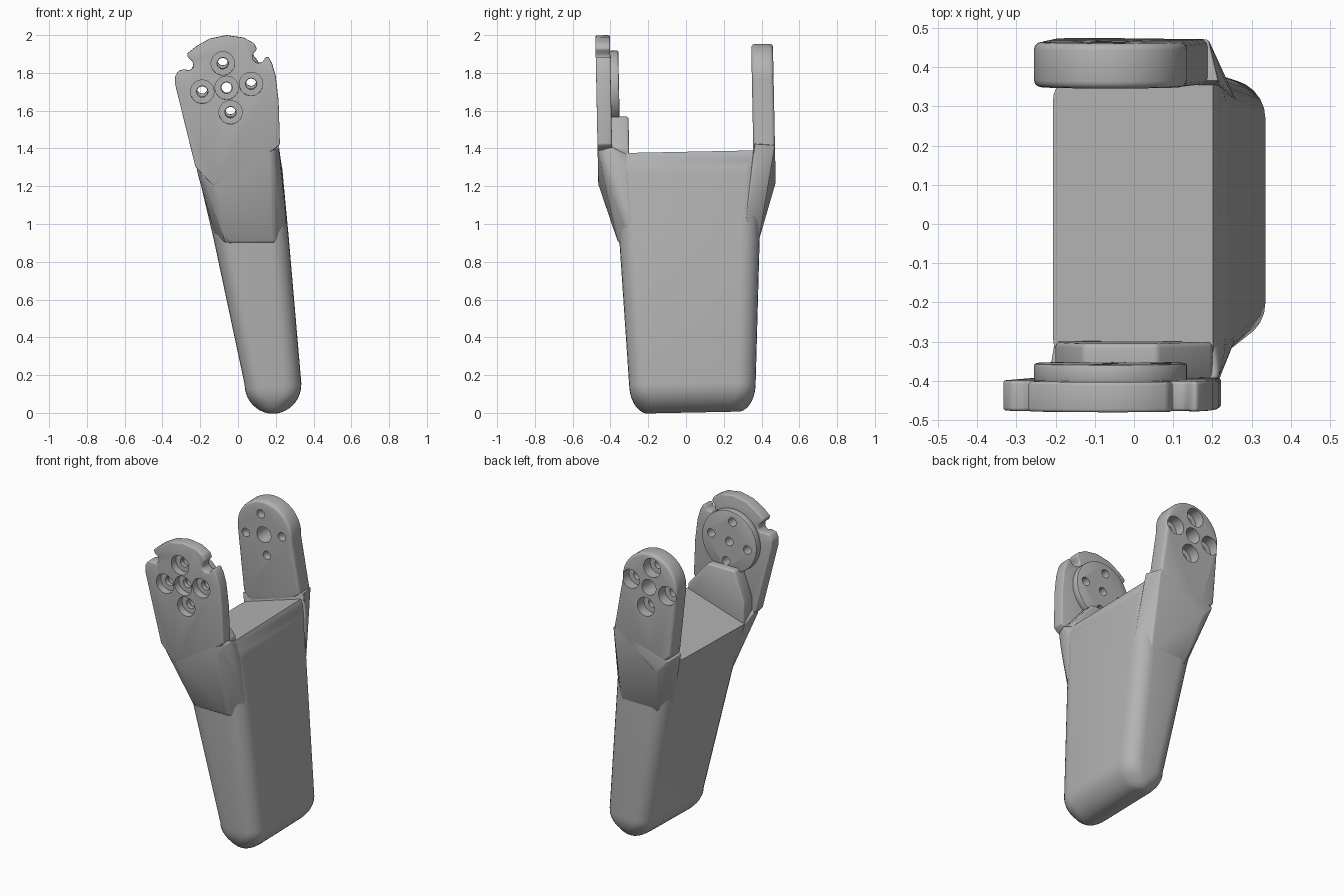
import bpy, bmesh, math
from mathutils import Vector

cube = bpy.data.objects.get("Cube")
if cube:
    bpy.data.objects.remove(cube, do_unlink=True)

grey = bpy.data.materials.new("plain_grey")
grey.use_nodes = True
grey.diffuse_color = (0.45, 0.45, 0.45, 1)
grey.node_tree.nodes["Principled BSDF"].inputs["Base Color"].default_value = (0.45, 0.45, 0.45, 1)

LEAN = 0.02          # the whole bracket leans slightly toward the front
HUB = (-0.06, 1.73)  # x, z of the joint axis


def activate(ob):
    bpy.ops.object.select_all(action="DESELECT")
    ob.select_set(True)
    bpy.context.view_layer.objects.active = ob


def apply_modifier(ob, mod):
    activate(ob)
    bpy.ops.object.modifier_apply(modifier=mod.name)


def finish(name, bm, bevel=0.0, segments=3):
    for v in bm.verts:
        x, y, z = v.co
        v.co = (x, y - LEAN * (z - 1.6), z + LEAN * y)
    bmesh.ops.recalc_face_normals(bm, faces=bm.faces[:])
    mesh = bpy.data.meshes.new(name)
    bm.to_mesh(mesh)
    bm.free()
    mesh.materials.append(grey)
    ob = bpy.data.objects.new(name, mesh)
    bpy.context.collection.objects.link(ob)
    if bevel:
        mod = ob.modifiers.new("soft_edges", "BEVEL")
        mod.width, mod.segments = bevel, segments
        mod.limit_method, mod.angle_limit = "ANGLE", math.radians(25)
        apply_modifier(ob, mod)
    return ob


def add_prism(bm, outline, y0, y1):
    verts = [bm.verts.new((x, y0, z)) for x, z in outline]
    face = bm.faces.new(verts)
    geom = bmesh.ops.extrude_face_region(bm, geom=[face])["geom"]
    for v in geom:
        if isinstance(v, bmesh.types.BMVert):
            v.co.y = y1


def prism(name, outline, y0, y1, bevel=0.0, segments=3):
    bm = bmesh.new()
    add_prism(bm, outline, y0, y1)
    return finish(name, bm, bevel, segments)


def arc(cx, cz, r, start, end, n):
    angles = [math.radians(start + (end - start) * i / n) for i in range(n + 1)]
    return [(cx + r * math.cos(a), cz + r * math.sin(a)) for a in angles]


def circle(cx, cz, r, n=32):
    return arc(cx, cz, r, 0, 360, n)[:-1]


def drill(ob, centres, r, y0, y1):
    bm = bmesh.new()
    for cx, cz in centres:
        add_prism(bm, circle(cx, cz, r), y0, y1)
    cutter = finish("drill", bm)
    cutter.hide_render = True
    mod = ob.modifiers.new("holes", "BOOLEAN")
    mod.operation, mod.solver, mod.object = "DIFFERENCE", "EXACT", cutter
    apply_modifier(ob, mod)
    bpy.data.objects.remove(cutter, do_unlink=True)


def hull(name, points, bevel):
    bm = bmesh.new()
    for p in points:
        bm.verts.new(p)
    res = bmesh.ops.convex_hull(bm, input=bm.verts[:])
    loose = [v for v in bm.verts if not v.link_faces]
    bmesh.ops.delete(bm, geom=loose, context="VERTS")
    bmesh.ops.dissolve_limit(bm, angle_limit=0.03, verts=bm.verts[:], edges=bm.edges[:])
    return finish(name, bm, bevel)


# Leg body: rounded rectangles lofted upward, with a rounded foot
def ring(bm, x0, x1, hy, z, r):
    r = min(r, (x1 - x0) * 0.49)
    pts = []
    for cx, cy, start in ((x1 - r, hy - r, 0), (x0 + r, hy - r, 90),
                          (x0 + r, r - hy, 180), (x1 - r, r - hy, 270)):
        pts += arc(cx, cy, r, start, start + 90, 6)
    return [bm.verts.new((x, y + 0.005, z)) for x, y in pts]


def leg_body():
    bm = bmesh.new()
    rings = []
    for i in range(1, 11):
        a = math.radians(9 * i)
        half = 0.15 * math.sin(a)
        rings.append(ring(bm, 0.185 - half, 0.185 + half,
                          0.335 - 0.1 * (1 - math.sin(a)), 0.155 * (1 - math.cos(a)), 0.1))
    rings.append(ring(bm, -0.13, 0.268, 0.372, 0.93, 0.1))
    rings.append(ring(bm, -0.21, 0.236, 0.372, 1.27, 0.07))
    rings.append(ring(bm, -0.27, 0.215, 0.372, 1.5, 0.07))
    for low, high in zip(rings, rings[1:]):
        for i in range(len(low)):
            j = (i + 1) % len(low)
            bm.faces.new((low[i], low[j], high[j], high[i]))
    bm.faces.new(rings[0])
    bm.faces.new(rings[-1])
    # Sloping floor between the arms, then the chamfer on its high side
    for point, normal in (((-0.21, 0, 1.255), (-0.31, 0, 1)), ((0.2, 0, 1.385), (0.105, 0, 0.04))):
        cut = bmesh.ops.bisect_plane(bm, geom=bm.verts[:] + bm.edges[:] + bm.faces[:],
                                     plane_co=Vector(point), plane_no=Vector(normal),
                                     clear_outer=True)
        edges = [e for e in cut["geom_cut"] if isinstance(e, bmesh.types.BMEdge)]
        bmesh.ops.holes_fill(bm, edges=edges, sides=0)
    return finish("leg_body", bm)


parts = [leg_body()]

# Shared hole pattern around the joint axis
screws = [p for p in arc(*HUB, 0.131, 9, 279, 3)]

# Front arm: plate with two notches in its crown
front_outline = [
    (0.2, 1.41), (0.222, 1.43), (0.215, 1.66), (0.2, 1.79), (0.18, 1.86), (0.16, 1.895),
    (0.145, 1.89), (0.13, 1.865), (0.1, 1.86), (0.078, 1.88), (0.078, 1.905), (0.1, 1.935),
    (0.085, 1.965), (0.03, 1.995), (-0.06, 2.008), (-0.15, 1.99), (-0.22, 1.95), (-0.27, 1.91),
    (-0.265, 1.89), (-0.24, 1.87), (-0.235, 1.84), (-0.255, 1.82), (-0.285, 1.828),
    (-0.315, 1.82), (-0.333, 1.79), (-0.333, 1.75), (-0.225, 1.31), (-0.13, 1.21)]
front_plate = prism("front_plate", front_outline, -0.472, -0.395, 0.013)
drill(front_plate, screws + [HUB], 0.062, -0.6, -0.425)
drill(front_plate, screws + [HUB], 0.03, -0.6, -0.3)
parts.append(front_plate)

# Round boss on the inner side of the front plate
front_boss = prism("front_boss", circle(*HUB, 0.195, 64), -0.398, -0.352, 0.006, 2)
drill(front_boss, screws + [HUB], 0.027, -0.6, -0.3)
parts.append(front_boss)

# Sloped rib bracing the boss from the floor
parts.append(prism("boss_support", [(-0.2, 1.22), (0.2, 1.34), (0.2, 1.41), (0.06, 1.575),
                                    (-0.13, 1.575), (-0.2, 1.4)], -0.4, -0.305, 0.012))

# Back arm: narrower, with a round head
back_outline = arc(-0.06, 1.75, 0.195, -5, 185, 28) + [(-0.215, 1.32), (-0.1, 1.2), (0.19, 1.4)]
back_arm = prism("back_arm", back_outline, 0.352, 0.467, 0.018)
drill(back_arm, screws, 0.06, 0.40, 0.6)
drill(back_arm, screws, 0.027, 0.3, 0.6)
drill(back_arm, [HUB], 0.05, 0.3, 0.6)
parts.append(back_arm)


# Flares blending each arm into the leg
def flare(name, side, outer, inner, root):
    pts = [(-0.13, outer, 1.21), (0.19, outer, 1.41), (-0.2, outer, 1.29),
           (0.215, inner, 1.42), (-0.222, inner, 1.31),
           (-0.06, 0.37, 0.9), (0.19, 0.37, 0.9), (-0.122, 0.29, 0.92), (0.266, 0.29, 0.92),
           (-0.207, root, 1.25), (0.236, root, 1.27), (0.2, root, 1.38)]
    return hull(name, [(x, side * y, z) for x, y, z in pts], 0.025)


parts.append(flare("front_flare", -1, 0.472, 0.395, 0.305))
parts.append(flare("back_flare", 1, 0.467, 0.36, 0.35))

for part in parts:
    activate(part)
    bpy.ops.object.shade_smooth_by_angle(angle=math.radians(32))
